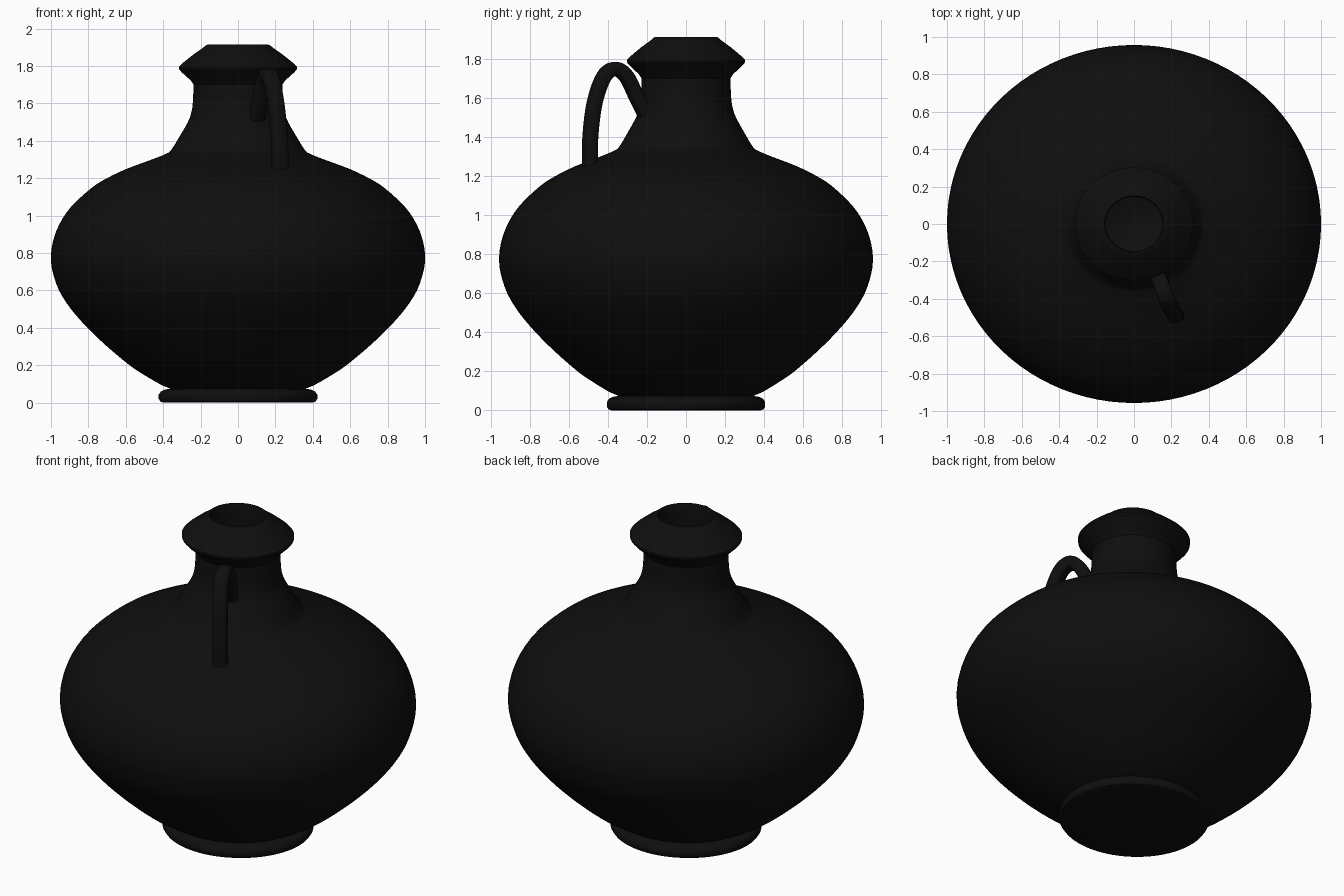
import bpy, bmesh, math
from mathutils import Vector

cube = bpy.data.objects.get("Cube")
if cube:
    bpy.data.objects.remove(cube, do_unlink=True)

# Single near-black glaze
glaze = bpy.data.materials.new("black_glaze")
glaze.use_nodes = True
glaze.diffuse_color = (0.0045, 0.0045, 0.0045, 1)
bsdf = glaze.node_tree.nodes["Principled BSDF"]
bsdf.inputs["Base Color"].default_value = glaze.diffuse_color
bsdf.inputs["Roughness"].default_value = 0.6

SIDES = 96
DEPTH = 0.957   # the pot is slightly oval


def finish(name, bm, angle):
    bmesh.ops.recalc_face_normals(bm, faces=bm.faces)
    mesh = bpy.data.meshes.new(name)
    bm.to_mesh(mesh)
    bm.free()
    mesh.materials.append(glaze)
    obj = bpy.data.objects.new(name, mesh)
    bpy.context.collection.objects.link(obj)
    bpy.ops.object.select_all(action='DESELECT')
    obj.select_set(True)
    bpy.context.view_layer.objects.active = obj
    bpy.ops.object.shade_smooth_by_angle(angle=math.radians(angle))
    return obj


def bridge(bm, rings):
    for a, b in zip(rings, rings[1:]):
        n = len(a)
        for i in range(n):
            bm.faces.new((a[i], a[(i + 1) % n], b[(i + 1) % n], b[i]))


def lathe(name, profile, angle=35):
    """Turn (radius, height) points into a capped oval vessel part."""
    bm = bmesh.new()
    turns = [2 * math.pi * i / SIDES for i in range(SIDES)]
    rings = [[bm.verts.new((r * math.cos(t), r * DEPTH * math.sin(t), z))
              for t in turns] for r, z in profile]
    bridge(bm, rings)
    bm.faces.new(rings[0])
    bm.faces.new(rings[-1])
    return finish(name, bm, angle)


def smooth_path(points, steps):
    """Catmull-Rom curve through the points."""
    p = [2 * points[0] - points[1]] + points + [2 * points[-1] - points[-2]]
    out = []
    for i in range(1, len(p) - 2):
        a, b, c, d = p[i - 1:i + 3]
        for s in range(steps):
            t = s / steps
            out.append(0.5 * (2 * b + (c - a) * t + (2 * a - 5 * b + 4 * c - d) * t * t
                              + (3 * b - a - 3 * c + d) * t ** 3))
    return out + [points[-1]]


# Foot disc
lathe("foot", [(0.40, 0), (0.415, 0.006), (0.424, 0.02), (0.424, 0.042),
               (0.412, 0.06), (0.39, 0.07), (0.34, 0.078)])

# Belly, shoulder and neck
body = [(0.33, 0.06), (0.37, 0.078), (0.42, 0.1), (0.505, 0.15), (0.58, 0.2),
        (0.7, 0.3), (0.805, 0.4), (0.893, 0.5), (0.957, 0.6), (0.991, 0.7),
        (1, 0.77), (0.992, 0.85), (0.957, 0.95), (0.89, 1.05), (0.78, 1.15),
        (0.7, 1.2), (0.595, 1.25), (0.46, 1.3), (0.385, 1.33), (0.358, 1.35),
        (0.32, 1.41), (0.268, 1.5), (0.25, 1.55), (0.242, 1.6), (0.237, 1.7)]
profile = [(p.x, p.y) for p in smooth_path([Vector(q) for q in body], 3)]

# Flared rim, then the mouth going down inside the neck
profile += [(0.252, 1.722), (0.3, 1.765), (0.315, 1.782), (0.316, 1.795),
            (0.3, 1.812), (0.24, 1.86), (0.19, 1.895), (0.168, 1.913),
            (0.158, 1.914), (0.152, 1.9), (0.16, 1.8), (0.17, 1.6), (0.2, 1.45), (0.1, 1.4)]
lathe("jug_body", profile)

# Strap handle swept from the shoulder up and over to the neck
path = smooth_path([Vector(q) for q in (
    (0.225, -0.492, 1.22), (0.222, -0.49, 1.4), (0.205, -0.467, 1.58),
    (0.182, -0.42, 1.71), (0.16, -0.362, 1.75), (0.14, -0.305, 1.71),
    (0.118, -0.255, 1.61), (0.1, -0.21, 1.52))], 6)
side = Vector((0.92, 0.39, 0)).normalized()
bm = bmesh.new()
rings = []
for i, p in enumerate(path):
    along = (path[min(i + 1, len(path) - 1)] - path[max(i - 1, 0)]).normalized()
    out = along.cross(side).normalized()
    ring = []
    for k in range(16):
        t = 2 * math.pi * k / 16
        c, s = math.cos(t), math.sin(t)
        u = math.copysign(abs(c) ** 0.6, c) * 0.043
        v = math.copysign(abs(s) ** 0.6, s) * 0.036
        ring.append(bm.verts.new(p + side * u + out * v))
    rings.append(ring)
bridge(bm, rings)
bm.faces.new(rings[0])
bm.faces.new(rings[-1])
finish("handle", bm, 50)
